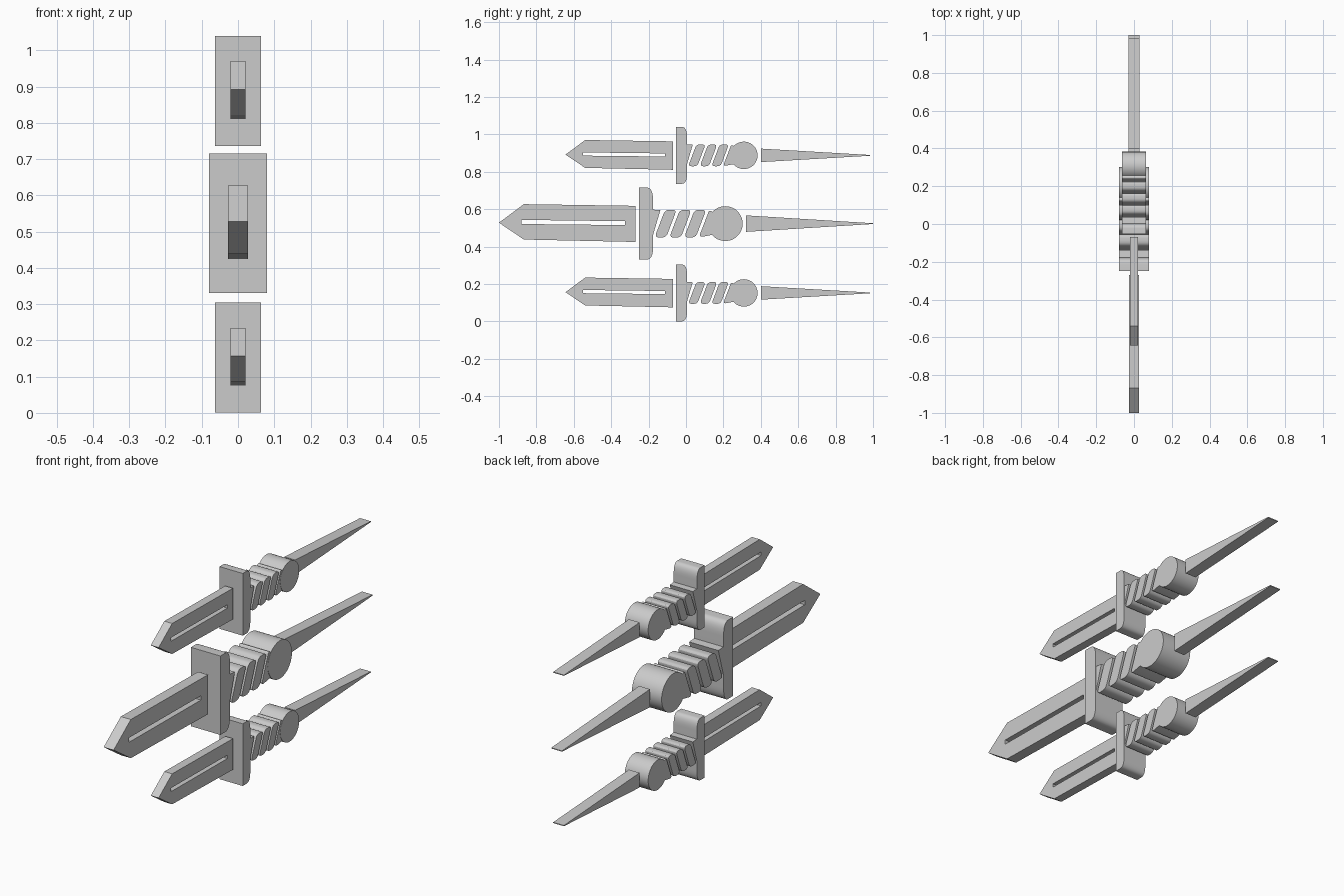
import bpy, math
from mathutils import Matrix, Vector

if "Cube" in bpy.data.objects:
    bpy.data.objects.remove(bpy.data.objects["Cube"])

# profile plane (u, v) -> world (y, z), depth along x
FRAME = Matrix(((0, 0, 1, 0), (1, 0, 0, 0), (0, 1, 0, 0), (0, 0, 0, 1)))


def rounded(pts, r, n=5):
    """Round each corner; r is one radius or a list per corner."""
    out = []
    for i, p in enumerate(pts):
        rad = r[i] if isinstance(r, list) else r
        p, a, b = Vector(p), Vector(pts[i - 1]), Vector(pts[(i + 1) % len(pts)])
        if rad == 0:
            out.append(p)
            continue
        s = p + (a - p).normalized() * min(rad, (a - p).length * .48)
        e = p + (b - p).normalized() * min(rad, (b - p).length * .48)
        for k in range(n + 1):
            t = k / n
            out.append(s * (1 - t) ** 2 + p * 2 * t * (1 - t) + e * t * t)
    return out


def plate(name, loops, half, s, oy, oz):
    """Extrude closed profile loops (the second one is a hole) to +-half in x."""
    cu = bpy.data.curves.new(name, 'CURVE')
    cu.dimensions, cu.fill_mode, cu.extrude = '2D', 'BOTH', half * s
    for loop in loops:
        sp = cu.splines.new('POLY')
        sp.points.add(len(loop) - 1)
        for q, (u, v) in zip(sp.points, loop):
            q.co = (u * s + oy, v * s + oz, 0, 1)
        sp.use_cyclic_u = True
    ob = bpy.data.objects.new(name, cu)
    bpy.context.collection.objects.link(ob)
    ob.matrix_world = FRAME
    bpy.ops.object.select_all(action='DESELECT')
    ob.select_set(True)
    bpy.context.view_layer.objects.active = ob
    bpy.ops.object.convert(target='MESH')
    ob = bpy.context.object
    bpy.ops.object.mode_set(mode='EDIT')
    bpy.ops.mesh.select_all(action='SELECT')
    bpy.ops.mesh.remove_doubles(threshold=0.0001)
    bpy.ops.mesh.normals_make_consistent(inside=False)
    bpy.ops.object.mode_set(mode='OBJECT')
    bpy.ops.object.shade_smooth_by_angle(angle=math.radians(30))
    return ob


def dagger(tag, s, oy, oz, spike):
    # blade with a through slot
    outer = [(-1, .005), (-.867, .104), (-.27, .095), (-.27, -.098), (-.867, -.085)]
    slot = [(-.88, .02), (-.325, .013), (-.325, -.008), (-.88, -.002)]
    plate(tag + "_blade", [outer, slot], .027, s, oy, oz)
    # guard, rounded on the handle side
    guard = [(-.25, -.193), (-.176, -.193), (-.176, .193), (-.25, .193)]
    plate(tag + "_guard", [rounded(guard, [0, .068, .068, 0], 8)], .08, s, oy, oz)
    # collar wedge behind the guard
    plate(tag + "_collar", [[(-.18, .075), (-.137, .072), (-.176, -.06), (-.18, -.06)]],
          .079, s, oy, oz)
    # slanted grip wraps
    for k in range(3):
        b = -.168 + k * .079
        seg = [(b, -.074), (b + .062, -.074), (b + .118, .074), (b + .056, .074)]
        plate(f"{tag}_grip_{k + 1}", [rounded(seg, .024)], .08, s, oy, oz)
    # last wrap running into the round pommel
    end = [(.068, -.074), (.14, -.06), (.16, -.05), (.16, .05), (.125, .074)]
    plate(tag + "_grip_end", [rounded(end, [.024, 0, 0, 0, .015])], .079, s, oy, oz)
    disc = [(.21 + .093 * math.cos(a * math.pi / 24), .093 * math.sin(a * math.pi / 24))
            for a in range(48)]
    plate(tag + "_pommel", [disc], .08, s, oy, oz)
    # long wedge spike
    y0, y1, h = spike
    plate(tag + "_spike", [[(y0, -h), (y1, -.002), (y1, .002), (y0, h)]], .029, 1, 0, oz)


dagger("middle", 1, 0, .523, (.32, 1.0, .044))
dagger("upper", .788, .144, .888, (.40, .985, .036))
dagger("lower", .788, .144, .1525, (.40, .985, .036))
